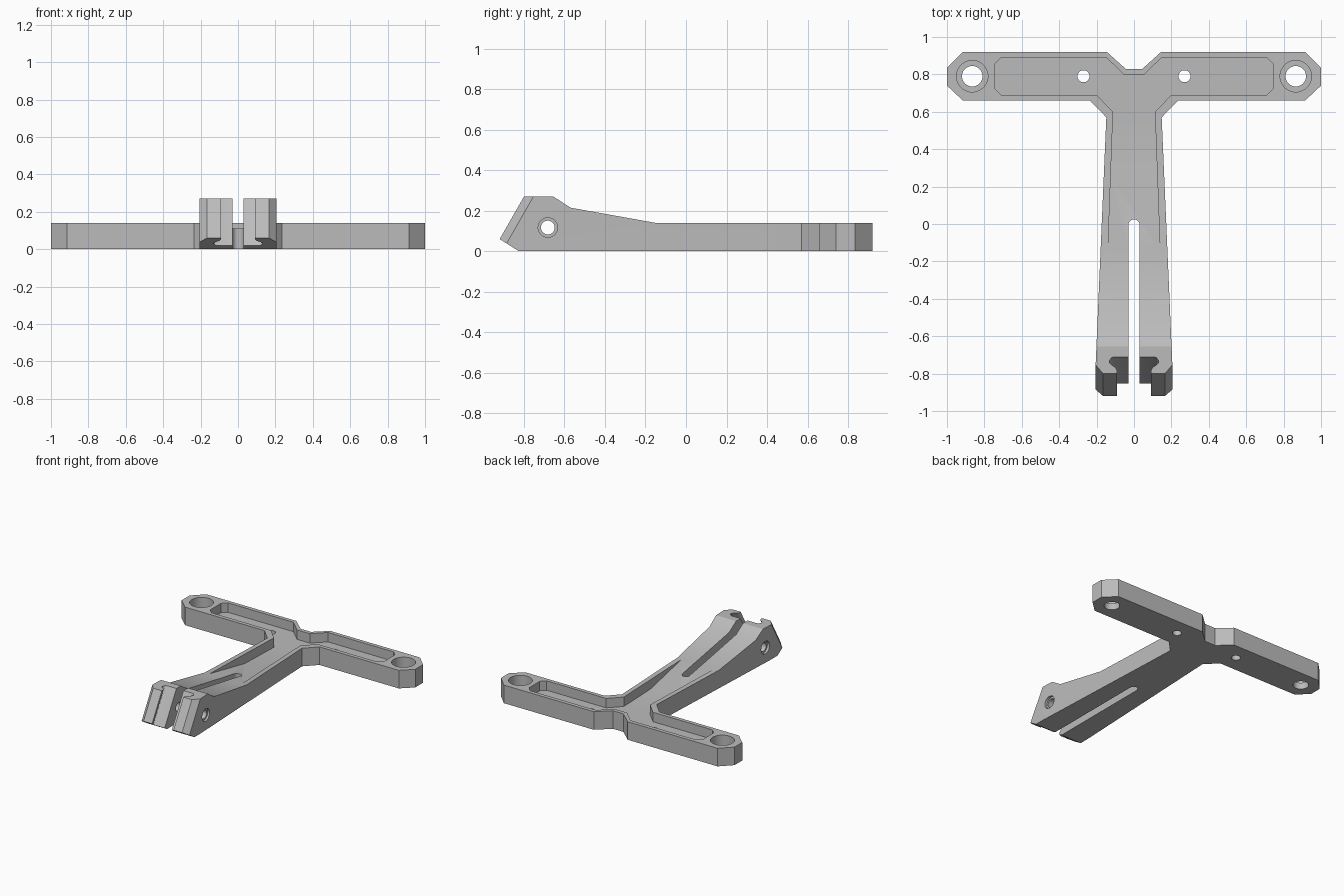
import bpy
import bmesh
import math
from mathutils import Vector

old = bpy.data.objects.get("Cube")
if old:
    bpy.data.objects.remove(old, do_unlink=True)

grey = bpy.data.materials.new("satin_grey")
grey.use_nodes = True
grey.diffuse_color = (0.5, 0.5, 0.5, 1)
grey.node_tree.nodes["Principled BSDF"].inputs["Base Color"].default_value = (0.5, 0.5, 0.5, 1)


def prism(name, points, sweep):
    """Closed prism: a ring of 3D points swept along a vector."""
    bm = bmesh.new()
    face = bm.faces.new([bm.verts.new(p) for p in points])
    swept = bmesh.ops.extrude_face_region(bm, geom=[face])["geom"]
    moved = [v for v in swept if isinstance(v, bmesh.types.BMVert)]
    bmesh.ops.translate(bm, verts=moved, vec=Vector(sweep))
    bmesh.ops.recalc_face_normals(bm, faces=bm.faces)
    mesh = bpy.data.meshes.new(name)
    bm.to_mesh(mesh)
    bm.free()
    mesh.materials.append(grey)
    ob = bpy.data.objects.new(name, mesh)
    bpy.context.collection.objects.link(ob)
    return ob


def mirrored(half):
    return half + [(-x, y) for x, y in reversed(half)]


def plan(name, points, z, height, shear=0.0):
    return prism(name, [(x, y, z) for x, y in points], (0, shear * height, height))


def side(name, points, half_width=1.2):
    return prism(name, [(-half_width, y, z) for y, z in points], (2 * half_width, 0, 0))


def circle(cx, cy, r, n=40):
    return [(cx + r * math.cos(math.tau * i / n), cy + r * math.sin(math.tau * i / n))
            for i in range(n)]


def combine(target, cutter, operation="DIFFERENCE"):
    """Apply a boolean, then discard the cutter."""
    mod = target.modifiers.new("cut", "BOOLEAN")
    mod.operation, mod.solver, mod.object = operation, "EXACT", cutter
    bpy.context.view_layer.objects.active = target
    bpy.ops.object.modifier_apply(modifier=mod.name)
    bpy.data.objects.remove(cutter, do_unlink=True)


# T-shaped plan, trimmed by the side profile
body = plan("bracket_body", mirrored([
    (0.045, 0.83), (0.145, 0.92), (0.915, 0.92), (1.0, 0.835), (1.0, 0.74), (0.915, 0.66),
    (0.235, 0.66), (0.148, 0.57), (0.205, -0.75), (0.205, -1.0)]), -0.1, 0.6)
combine(body, side("side_profile", [
    (-0.92, 0.06), (-0.80, 0.27), (-0.655, 0.27), (-0.57, 0.215), (-0.15, 0.14),
    (0.95, 0.14), (0.95, 0), (-0.825, 0)]), "INTERSECT")

# Recessed pocket whose floor ramps up along the stem
pocket = plan("pocket", mirrored([
    (0.055, 0.80), (0.148, 0.89), (0.71, 0.89), (0.745, 0.855), (0.745, 0.725), (0.71, 0.69),
    (0.2, 0.69), (0.112, 0.60), (0.145, -0.3)]), -0.1, 0.6)
combine(pocket, side("pocket_floor", [
    (1, 0.067), (0.26, 0.067), (-0.15, 0.1405), (-0.15, 0.4), (1, 0.4)]), "INTERSECT")
combine(body, pocket)

# Clamp slit with a round end
slit_end = [(0.03 * math.cos(a), -0.005 + 0.03 * math.sin(a))
            for a in (math.pi * i / 16 for i in range(17))]
combine(body, plan("clamp_slit", slit_end + [(-0.03, -1.1), (0.03, -1.1)], -0.1, 0.6))

# Slanted T-groove and corner chamfers following the raked front
rake = 0.12 / 0.21
top, drop = 0.35, 0.45


def raked(name, points):
    shift = (top - 0.27) * rake
    return plan(name, [(x, y + shift) for x, y in points], top, -drop, rake)


combine(body, raked("groove", mirrored([
    (0.108, -0.71), (0.122, -0.716), (0.131, -0.73), (0.131, -0.742), (0.122, -0.752),
    (0.098, -0.768), (0.092, -0.78), (0.092, -1.1)])))
for s in (-1, 1):
    combine(body, raked("corner_chamfer", [
        (s * 0.225, -0.73), (s * 0.165, -0.80), (s * 0.165, -1.0), (s * 0.3, -1.0), (s * 0.3, -0.73)]))

    # Mounting holes with counterbores, and small pocket holes
    combine(body, plan("mount_hole", circle(s * 0.865, 0.79, 0.055), -0.1, 0.5))
    combine(body, plan("mount_counterbore", circle(s * 0.865, 0.79, 0.084), 0.05, 0.3))
    combine(body, plan("small_hole", circle(s * 0.27, 0.79, 0.032), -0.1, 0.5))

    # Clamp bolt counterbore on each outer side
    combine(body, prism("bolt_counterbore",
                        [(s * 0.185, y, z) for y, z in circle(-0.682, 0.117, 0.048)], (s * 0.2, 0, 0)))
combine(body, side("bolt_hole", circle(-0.682, 0.117, 0.034)))

# Keep flat faces crisp and the bores smooth
bpy.ops.object.select_all(action="DESELECT")
body.select_set(True)
bpy.context.view_layer.objects.active = body
bpy.ops.object.shade_smooth_by_angle(angle=math.radians(25))
